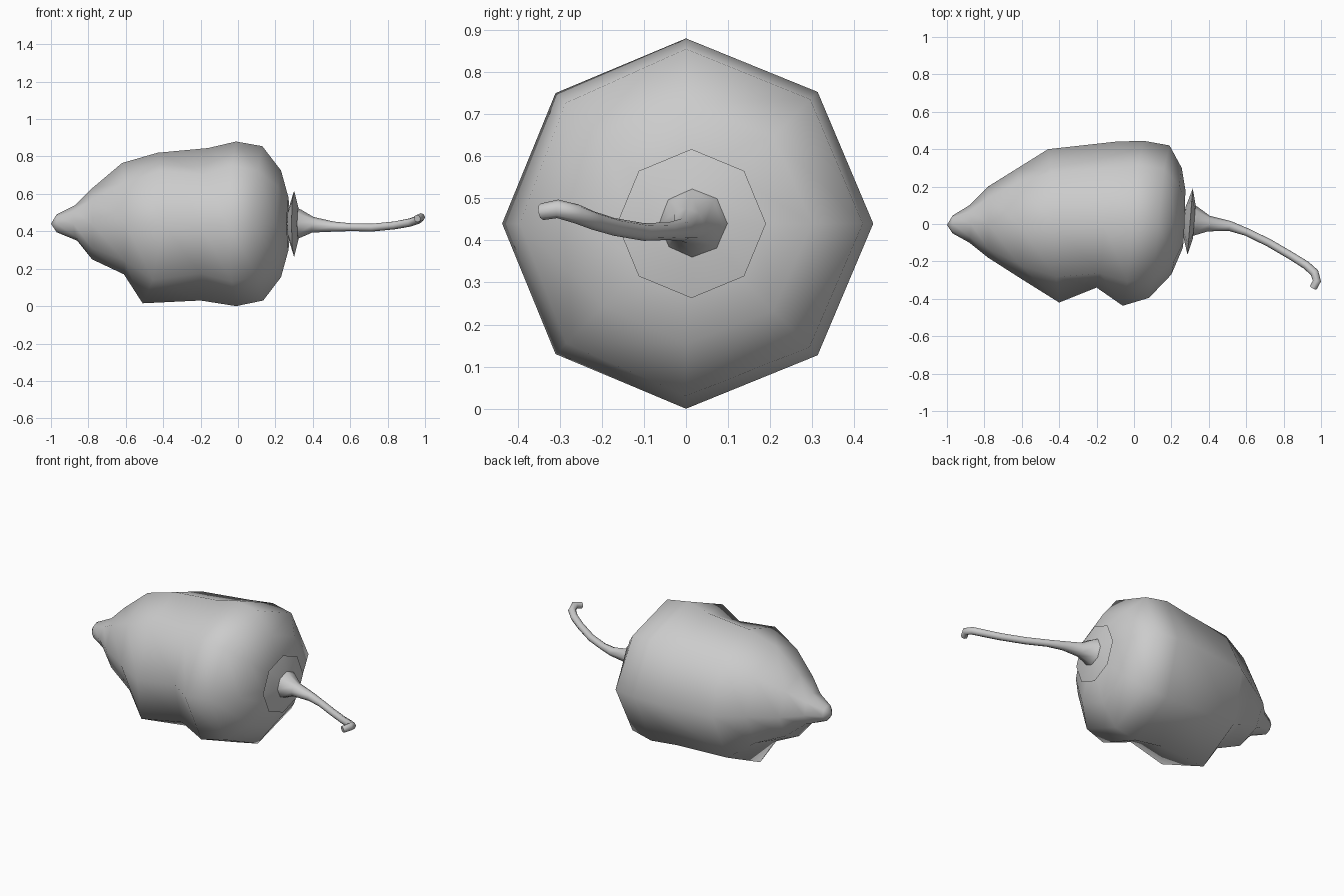
import bpy, bmesh, math
from mathutils import Vector

if "Cube" in bpy.data.objects:
    bpy.data.objects.remove(bpy.data.objects["Cube"])

SIDES = 8
CZ = 0.44  # height of the long axis


def loft(name, rings, start, end, angle=None):
    """Skin rings of points and close both ends with a fan to a point."""
    bm = bmesh.new()
    loops = [[bm.verts.new(p) for p in r] for r in rings]
    n = SIDES
    for a, b in zip(loops, loops[1:]):
        for i in range(n):
            j = (i + 1) % n
            bm.faces.new((a[i], a[j], b[j], b[i]))
    for loop, tip in ((loops[0], start), (loops[-1], end)):
        v = bm.verts.new(tip)
        for i in range(n):
            bm.faces.new((loop[i], loop[(i + 1) % n], v))
    bmesh.ops.recalc_face_normals(bm, faces=bm.faces[:])
    me = bpy.data.meshes.new(name)
    bm.to_mesh(me)
    bm.free()
    ob = bpy.data.objects.new(name, me)
    bpy.context.collection.objects.link(ob)
    me.polygons.foreach_set("use_smooth", [True] * len(me.polygons))
    if angle:
        bpy.context.view_layer.objects.active = ob
        ob.select_set(True)
        bpy.ops.object.shade_smooth_by_angle(angle=math.radians(angle))
        ob.select_set(False)
    return ob


# Pepper body: (x, radius) along back, top, front and bottom ridges
back = [(-.97, .045), (-.88, .10), (-.78, .20), (-.62, .30), (-.46, .40),
        (-.10, .44), (.05, .445), (.19, .42), (.255, .30), (.275, .18)]
top = [(-.97, .05), (-.87, .10), (-.78, .19), (-.62, .325), (-.43, .38),
       (-.16, .405), (-.01, .44), (.13, .415), (.23, .285), (.27, .14)]
front = [(-.97, .05), (-.88, .10), (-.78, .18), (-.60, .295), (-.40, .42),
         (-.20, .34), (-.06, .437), (.08, .395), (.20, .27), (.26, .13)]
bottom = [(-.97, .045), (-.86, .09), (-.78, .19), (-.61, .27), (-.51, .425),
          (-.20, .41), (-.01, .44), (.135, .41), (.23, .285), (.27, .14)]
ridges = [back, top, front, bottom]
rings = []
for k in range(len(back)):
    ring = []
    for i in range(SIDES):
        a, b = ridges[i // 2][k], ridges[((i + 1) // 2) % 4][k]
        x, r = (a[0] + b[0]) / 2, (a[1] + b[1]) / 2
        t = math.tau * i / SIDES
        ring.append((x, r * math.cos(t), CZ + r * math.sin(t)))
    rings.append(ring)
loft("pepper_body", rings, (-1, -.005, CZ), (.25, 0, CZ))

# Calyx: thin, slightly tilted octagonal collar
rings = []
for x, r in ((.27, .08), (.30, .177), (.322, .09)):
    ring = []
    for i in range(SIDES):
        t = math.tau * i / SIDES
        y = r * math.cos(t)
        ring.append((x + .08 * y, .013 + y, CZ + r * math.sin(t)))
    rings.append(ring)
loft("calyx", rings, (.26, .013, CZ), (.325, .013, CZ), 40)

# Stem: flared base, long bend and hooked end (x, y, z, radius)
path = [(.305, .017, .44, .09), (.335, .013, .44, .075), (.40, .002, .435, .042),
        (.51, -.010, .425, .027), (.60, -.042, .422, .021), (.72, -.10, .42, .021),
        (.84, -.17, .432, .021), (.92, -.22, .447, .022), (.965, -.26, .463, .023),
        (.978, -.305, .475, .022), (.958, -.342, .468, .020)]
pts = [Vector(p[:3]) for p in path]
rings = []
for k, p in enumerate(pts):
    d = (pts[min(k + 1, len(pts) - 1)] - pts[max(k - 1, 0)]).normalized()
    side = d.cross(Vector((0, 0, 1))).normalized()
    up = side.cross(d)
    r = path[k][3]
    rings.append([p + r * (side * math.cos(math.tau * i / SIDES) + up * math.sin(math.tau * i / SIDES))
                  for i in range(SIDES)])
loft("stem", rings, pts[0], pts[-1], 60)
